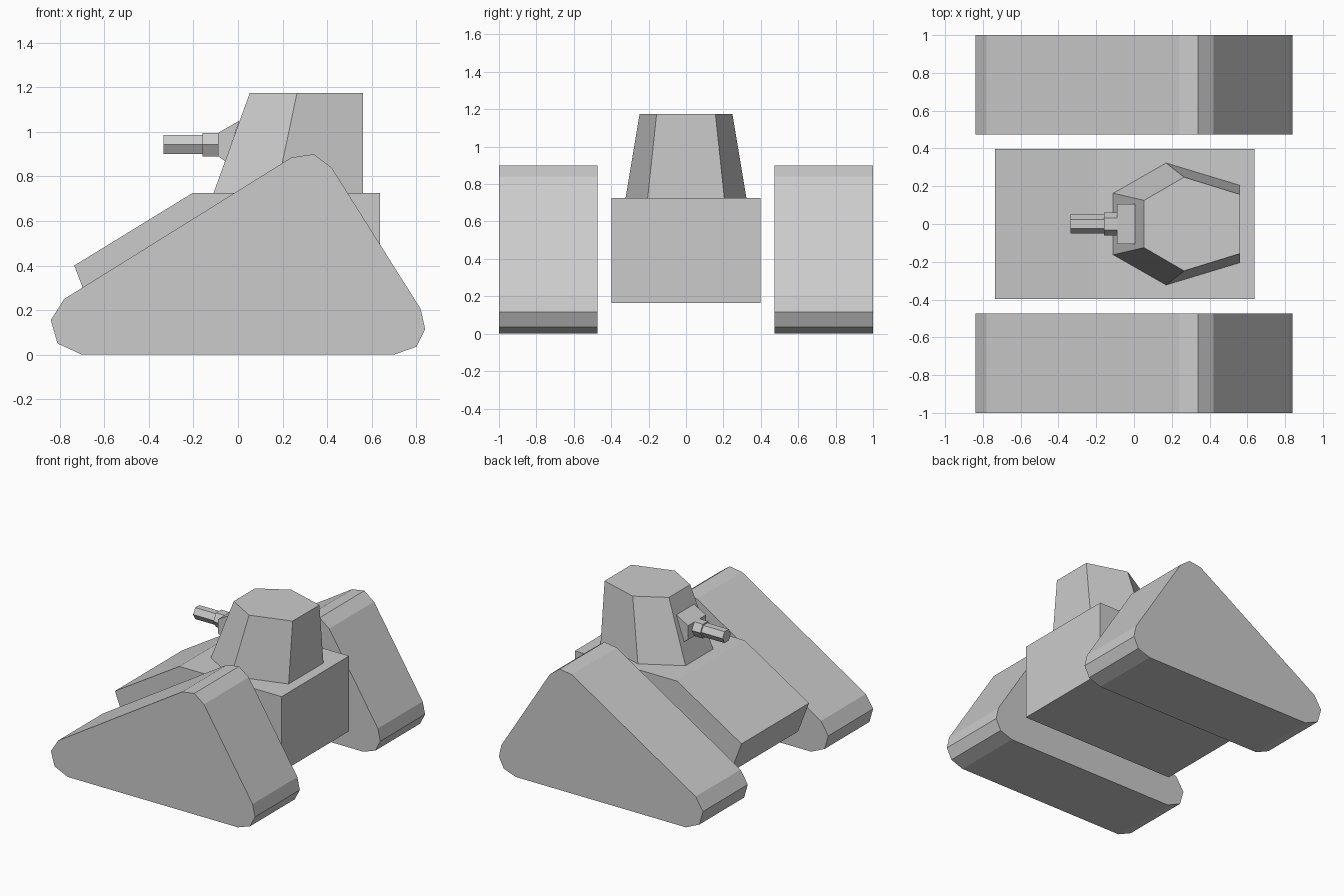
import bpy, bmesh, math
from mathutils import Matrix

if "Cube" in bpy.data.objects:
    bpy.data.objects.remove(bpy.data.objects["Cube"])


def finish(bm, name):
    bmesh.ops.recalc_face_normals(bm, faces=bm.faces)
    mesh = bpy.data.meshes.new(name)
    bm.to_mesh(mesh)
    bm.free()
    obj = bpy.data.objects.new(name, mesh)
    bpy.context.collection.objects.link(obj)
    return obj


def loft(name, ring_a, ring_b):
    """Closed solid between two rings with equal point counts."""
    bm = bmesh.new()
    a = [bm.verts.new(p) for p in ring_a]
    b = [bm.verts.new(p) for p in ring_b]
    bm.faces.new(a)
    bm.faces.new(b)
    for i in range(len(a)):
        j = (i + 1) % len(a)
        bm.faces.new((a[i], a[j], b[j], b[i]))
    return finish(bm, name)


def extrude_y(name, profile, y0, y1):
    return loft(name, [(x, y0, z) for x, z in profile], [(x, y1, z) for x, z in profile])


def hex_rod(name, radius, x0, x1, z):
    """Six-sided rod along x, flat on top and bottom."""
    bm = bmesh.new()
    place = Matrix.Translation(((x0 + x1) / 2, 0, z)) @ Matrix.Rotation(math.pi / 2, 4, 'Y')
    ring = Matrix.Rotation(math.pi / 2, 4, 'Z')
    bmesh.ops.create_cone(bm, cap_ends=True, segments=6, radius1=radius, radius2=radius,
                          depth=x1 - x0, matrix=place @ ring)
    # Put corners at +-y whatever the primitive's start angle
    if max(v.co.y for v in bm.verts) < radius * 0.95:
        bmesh.ops.rotate(bm, verts=bm.verts, cent=(0, 0, z),
                         matrix=Matrix.Rotation(math.pi / 6, 3, 'X'))
    return finish(bm, name)


def mirrored(half):
    return half + [(x, -y) for x, y in reversed(half)]


# Track pods
track = [(-0.70, 0), (0.70, 0), (0.80, 0.035), (0.84, 0.115), (0.82, 0.205), (0.42, 0.84),
         (0.34, 0.90), (0.24, 0.885), (-0.78, 0.25), (-0.84, 0.155), (-0.81, 0.05)]
for name, side in (("left_track", 1), ("right_track", -1)):
    extrude_y(name, track, side * 0.473, side * 1.0)

# Hull between the tracks
hull = [(-0.645, 0.165), (0.637, 0.165), (0.637, 0.725), (-0.205, 0.725), (-0.735, 0.40)]
extrude_y("hull", hull, -0.397, 0.397)

# Tapered six-sided turret
base = mirrored([(-0.11, 0.163), (0.17, 0.323), (0.56, 0.205)])
roof = mirrored([(0.053, 0.125), (0.265, 0.248), (0.56, 0.157)])
loft("turret", [(x, y, 0.725) for x, y in base], [(x, y, 1.175) for x, y in roof])

# Gun mount, sleeve and barrel
mount = [(0.006, 1.05), (-0.09, 0.995), (-0.09, 0.89), (-0.057, 0.868)]
extrude_y("gun_mount", mount, -0.105, 0.105)
hex_rod("gun_sleeve", 0.061, -0.16, -0.09, 0.943)
hex_rod("gun_barrel", 0.049, -0.335, -0.16, 0.943)
